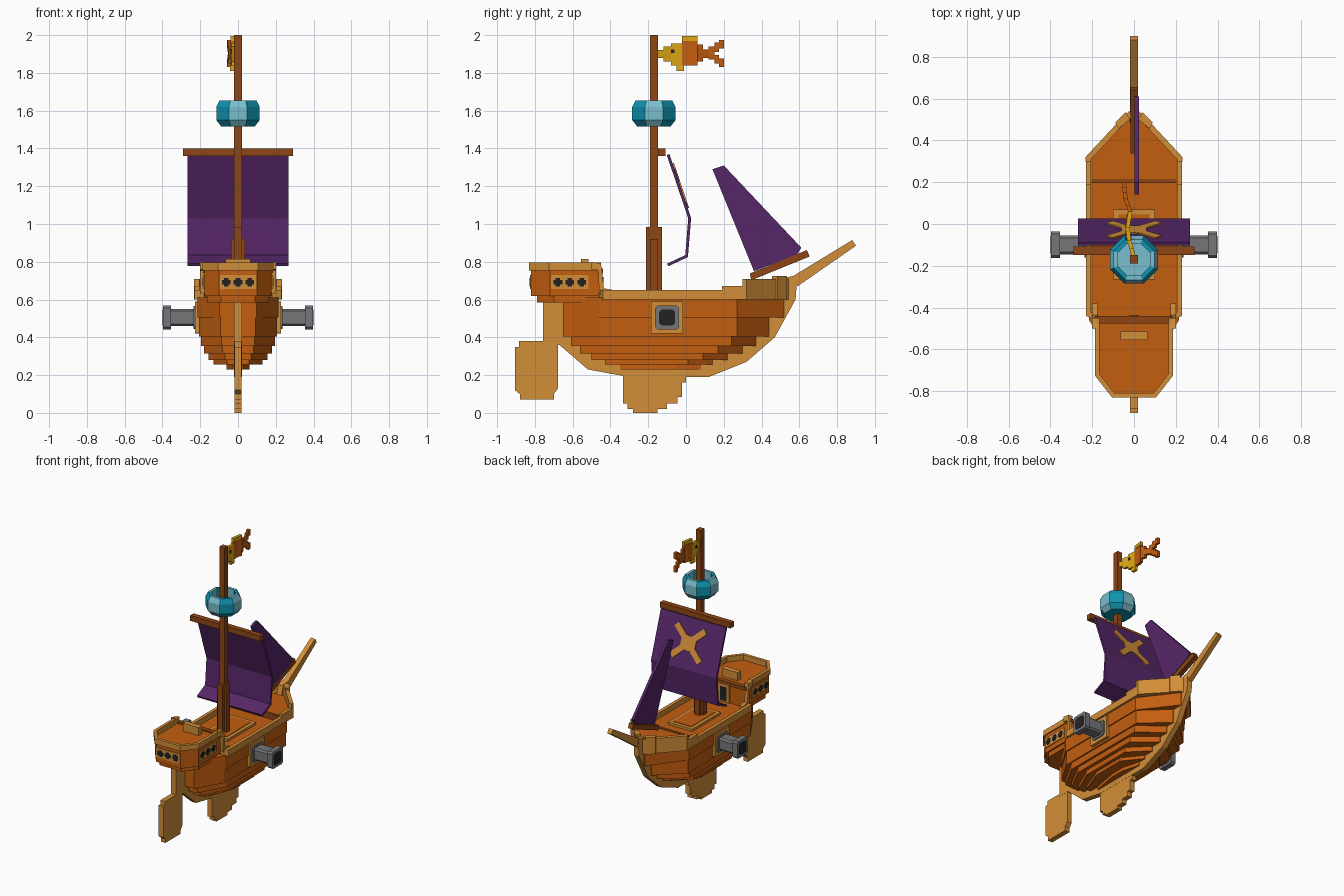
import bpy, bmesh, math
from mathutils import Vector

if "Cube" in bpy.data.objects:
    bpy.data.objects.remove(bpy.data.objects["Cube"])


def material(name, r, g, b):
    m = bpy.data.materials.new(name)
    lin = [(c / 255 / 12.92 if c < 11 else ((c / 255 + 0.055) / 1.055) ** 2.4) for c in (r, g, b)]
    m.diffuse_color = (*lin, 1)
    m.use_nodes = True
    m.node_tree.nodes["Principled BSDF"].inputs["Base Color"].default_value = m.diffuse_color
    return m


ORANGE = material("orange_wood", 196, 94, 16)
TAN = material("tan_wood", 210, 142, 56)
BROWN = material("brown_wood", 142, 70, 20)
PURPLE = material("purple_cloth", 86, 38, 104)
TEAL = material("teal_paint", 14, 146, 174)
LIGHT = material("pale_blue_paint", 122, 190, 206)
GREY = material("grey_iron", 118, 118, 120)
GOLD = material("gold", 222, 168, 20)
DARK = material("dark_opening", 36, 34, 36)


def finish(name, bm, *mats):
    bmesh.ops.recalc_face_normals(bm, faces=bm.faces)
    me = bpy.data.meshes.new(name)
    bm.to_mesh(me)
    bm.free()
    for m in mats:
        me.materials.append(m)
    ob = bpy.data.objects.new(name, me)
    bpy.context.collection.objects.link(ob)
    return ob


def place(u, v, w, axis):
    return {"x": (w, u, v), "y": (u, w, v), "z": (u, v, w)}[axis]


def prism(name, pts, lo, hi, mat, axis="z"):
    """Extrude a 2D outline along an axis."""
    bm = bmesh.new()
    a = [bm.verts.new(place(u, v, lo, axis)) for u, v in pts]
    b = [bm.verts.new(place(u, v, hi, axis)) for u, v in pts]
    n = len(pts)
    bm.faces.new(a)
    bm.faces.new(b)
    for i in range(n):
        bm.faces.new((a[i], a[(i + 1) % n], b[(i + 1) % n], b[i]))
    return finish(name, bm, mat)


def strip(name, path, thick, lo, hi, mat, axis="z"):
    """Wall of even thickness along an open path (thickened to its left)."""
    p = [Vector(q) for q in path]
    nor = []
    for a, b in zip(p, p[1:]):
        d = (b - a).normalized()
        nor.append(Vector((-d.y, d.x)))
    inner = []
    for i, q in enumerate(p):
        n1, n2 = nor[max(i - 1, 0)], nor[min(i, len(nor) - 1)]
        inner.append(q + (n1 + n2) * thick / (1 + n1.dot(n2)))
    return prism(name, [tuple(q) for q in p + inner[::-1]], lo, hi, mat, axis)


def box(name, x0, x1, y0, y1, z0, z1, mat):
    return prism(name, [(x0, y0), (x1, y0), (x1, y1), (x0, y1)], z0, z1, mat)


def both(right):
    """Complete a right-hand outline with its mirror image."""
    return right + [(-x, y) for x, y in right[::-1]]


# Hull: stacked plank layers (z0, z1, half width, stern y, bow y)
layers = [(.23, .26, .06, -.35, .08), (.255, .285, .13, -.43, .14), (.28, .32, .155, -.5, .22),
          (.315, .36, .18, -.56, .30), (.355, .41, .197, -.61, .37), (.405, .51, .207, -.65, .44),
          (.505, .61, .215, -.65, .52)]
for i, (z0, z1, w, ya, yb) in enumerate(layers):
    prism(f"hull_planks_{i}", both([(w * .45, ya), (w, ya + .19), (w, min(.27, yb - .13)),
                                    (.025, yb)]), z0, z1, ORANGE)

# Foredeck, raised a little above the main deck
prism("foredeck", both([(.21, .2), (.21, .31), (.04, .51)]), .6, .645, ORANGE)
box("foredeck_step", -.2, .2, .195, .215, .6, .65, BROWN)

# Rails, rising toward the bow
for s in (1, -1):
    side = "right" if s > 0 else "left"
    strip(f"main_rail_{side}", [(s * .18, -.46), (s * .23, -.44), (s * .23, .2)],
          s * .025, .6, .65, TAN)
    strip(f"fore_rail_{side}", [(s * .23, .19), (s * .23, .32)], s * .025, .6, .672, TAN)
    strip(f"bow_rail_{side}", [(s * .232, .3), (s * .232, .32), (s * .06, .505), (0, .56)],
          s * .027, .6, .71, TAN)
    prism(f"bow_cheek_{side}", [(s * .04, .535), (s * .09, .485), (s * .075, .455), (s * .02, .5)],
          .6, .725, TAN)

# Keel, fin and rudder as thin plates
prism("keel", [(-.757, .6), (-.757, .36), (-.67, .36), (-.52, .23), (-.33, .195), (.12, .19),
               (.32, .27), (.47, .4), (.58, .6), (.59, .73), (.5, .71), (.46, .55), (.3, .35),
               (.08, .26), (-.35, .26), (-.5, .34), (-.645, .42), (-.645, .6)], -.02, .02, TAN, "x")
prism("keel_fin", [(-.333, .21), (-.333, .05), (-.31, .05), (-.31, .02), (-.28, .02), (-.28, 0),
                   (-.15, 0), (-.15, .02), (-.1, .02), (-.1, .05), (-.045, .05), (-.045, .085),
                   (-.02, .085), (-.02, .16), (0, .16), (0, .21)], -.019, .019, TAN, "x")
prism("rudder", [(-.88, .07), (-.70, .07), (-.70, .1), (-.677, .13), (-.677, .37), (-.75, .38),
                 (-.885, .38), (-.885, .35), (-.905, .35), (-.905, .12), (-.88, .1)],
      -.019, .019, TAN, "x")

# Stern cabin
prism("cabin_base", both([(.09, -.79), (.165, -.7), (.165, -.45)]), .585, .64, ORANGE)
cabin = [(.1, -.82), (.178, -.72), (.178, -.45)]
prism("cabin", both(cabin), .62, .755, ORANGE)
rim = [(.187, -.45), (.187, -.725), (.105, -.83)]
strip("cabin_rail", rim + [(-x, y) for x, y in rim[::-1]], -.022, .755, .795, TAN)
box("cabin_front_beam", -.185, .185, -.475, -.44, .74, .765, BROWN)
box("cabin_hatch", -.065, .065, -.555, -.515, .75, .815, TAN)
for s in (1, -1):
    prism(f"cabin_bracket_{'right' if s > 0 else 'left'}",
          [(-.5, .8), (-.45, .79), (-.435, .66), (-.38, .65), (-.38, .6), (-.44, .6), (-.46, .64),
           (-.465, .755), (-.5, .76)], s * .175, s * .2, TAN, "x")

# Cabin windows: one frame with three cross-shaped panes on each side and the stern
def windows(name, axis, centre, face, out):
    def plate(part, u0, u1, v0, v1, depth, mat):
        prism(f"{name}_{part}", [(u0, v0), (u1, v0), (u1, v1), (u0, v1)],
              face, face + out * depth, mat, axis)
    plate("frame", centre - .1, centre + .1, .655, .73, .006, TAN)
    for k in (-1, 0, 1):
        c = centre + k * .063
        plate(f"pane_wide_{k}", c - .023, c + .023, .681, .704, .009, DARK)
        plate(f"pane_tall_{k}", c - .012, c + .012, .67, .715, .009, DARK)


windows("right_window", "x", -.615, .178, 1)
windows("left_window", "x", -.615, -.178, -1)
windows("stern_window", "y", 0, -.82, -1)

# Cabin door
box("door_frame", -.045, .045, -.45, -.441, .61, .74, TAN)
box("door_opening", -.025, .025, -.45, -.438, .62, .72, DARK)

# Deck hatch around the mast
box("hatch_frame", -.1, .1, -.265, .07, .6, .628, TAN)
box("hatch_cover", -.075, .075, -.24, .045, .6, .632, ORANGE)

# Cannons with gun-port frames
for s in (1, -1):
    side = "right" if s > 0 else "left"
    def part(name, r, x0, x1, mat, c=.012):
        pts = [(-r + c, -r), (r - c, -r), (r, -r + c), (r, r - c),
               (r - c, r), (-r + c, r), (-r, r - c), (-r, -r + c)]
        prism(f"{name}_{side}", [(y - .1, z + .505) for y, z in pts], s * x0, s * x1, mat, "x")
    part("gun_port", .085, .19, .228, TAN, .004)
    part("cannon_collar", .06, .2, .236, GREY)
    part("cannon_barrel", .046, .2, .37, GREY)
    part("cannon_muzzle", .063, .355, .396, GREY)
    part("cannon_bore", .042, .39, .399, DARK)

# Mast, its cross-shaped foot and the yard
box("mast", -.02, .02, -.19, -.148, .6, 2, BROWN)
box("mast_foot_long", -.021, .021, -.211, -.127, .6, .985, BROWN)
box("mast_foot_wide", -.038, .038, -.191, -.147, .6, .92, BROWN)
box("yard", -.29, .29, -.148, -.108, 1.36, 1.4, BROWN)

# Main sail, bent in profile
strip("main_sail", [(-.102, 1.365), (.012, 1.03), (-.004, .835), (-.1, .79)],
      .015, -.268, .268, PURPLE, "x")

# Emblem: thin crossed bars and a centre block on the upper sail
top, low = Vector((0, -.102, 1.365)), Vector((0, .012, 1.03))
down = (low - top).normalized()
normal = Vector((0, -down.z, down.y))
centre = (top + low) / 2 + normal * .013
for name, ang, hu, hv in (("bar_a", .75, .16, .022), ("bar_b", -.75, .16, .022),
                          ("block", 0, .06, .05), ("guard_a", .75, .03, .05)):
    ob = prism("emblem_" + name, [(-hu, -hv), (hu, -hv), (hu, hv), (-hu, hv)], 0, .009, TAN)
    for v in ob.data.vertices:
        x, y, z = v.co
        u, t = x * math.cos(ang) - y * math.sin(ang), x * math.sin(ang) + y * math.cos(ang)
        v.co = centre + Vector((u, 0, 0)) + down * t + normal * z

# Fore sail with its boom and the bowsprit
prism("fore_sail", [(.14, 1.29), (.2, 1.31), (.61, .875), (.59, .84), (.36, .75)],
      .003, .023, PURPLE, "x")
prism("fore_boom", [(.338, .738), (.345, .702), (.655, .828), (.64, .862)],
      -.016, .02, BROWN, "x")
prism("bowsprit", [(.56, .72), (.59, .67), (.9, .885), (.88, .915)], -.018, .018, TAN, "x")

# Crow's nest: eight-sided open barrel, panels alternating in colour
bm = bmesh.new()
rings = []
for r, z in ((.095, 1.515), (.124, 1.55), (.124, 1.62), (.105, 1.655), (.083, 1.655), (.083, 1.56)):
    rings.append([bm.verts.new((r * math.cos((k + .5) * math.pi / 4),
                                -.17 + r * math.sin((k + .5) * math.pi / 4), z)) for k in range(8)])
for a, b in zip(rings, rings[1:]):
    for k in range(8):
        f = bm.faces.new((a[k], a[(k + 1) % 8], b[(k + 1) % 8], b[k]))
        f.material_index = k % 2
bm.faces.new(rings[0])
bm.faces.new(rings[-1]).material_index = 1
finish("crows_nest", bm, TEAL, LIGHT)

# Fish-shaped flag: blocks (y0, y1, z0, z1) following a wavy line
def wave(y):
    pts = [(-.16, 0), (-.05, -.032), (.03, -.028), (.06, -.018), (.12, -.04), (.21, -.05)]
    for (a, xa), (b, xb) in zip(pts, pts[1:]):
        if y <= b:
            return xa + (xb - xa) * (y - a) / (b - a)
    return pts[-1][1]


fish = [(-.15, -.12, 1.88, 1.92, GOLD), (-.12, -.08, 1.86, 1.94, GOLD), (-.08, -.02, 1.84, 1.955, GOLD),
        (-.05, -.01, 1.81, 1.84, GOLD), (-.02, .06, 1.97, 1.995, GOLD), (-.02, .03, 1.84, 1.97, ORANGE),
        (.03, .06, 1.84, 1.97, ORANGE), (.06, .09, 1.86, 1.95, ORANGE), (.09, .12, 1.88, 1.925, ORANGE),
        (.12, .15, 1.87, 1.94, ORANGE), (.15, .175, 1.91, 1.96, ORANGE), (.15, .175, 1.85, 1.895, ORANGE),
        (.175, .2, 1.93, 1.975, ORANGE), (.175, .2, 1.83, 1.875, ORANGE)]
for i, (y0, y1, z0, z1, m) in enumerate(fish):
    a, b, h = wave(y0), wave(y1), .01
    prism(f"fish_flag_{i}", [(a - h, y0), (a + h, y0), (b + h, y1), (b - h, y1)], z0, z1, m)
e = wave(-.07)
box("fish_eye", e - .014, e + .014, -.08, -.06, 1.905, 1.925, DARK)
